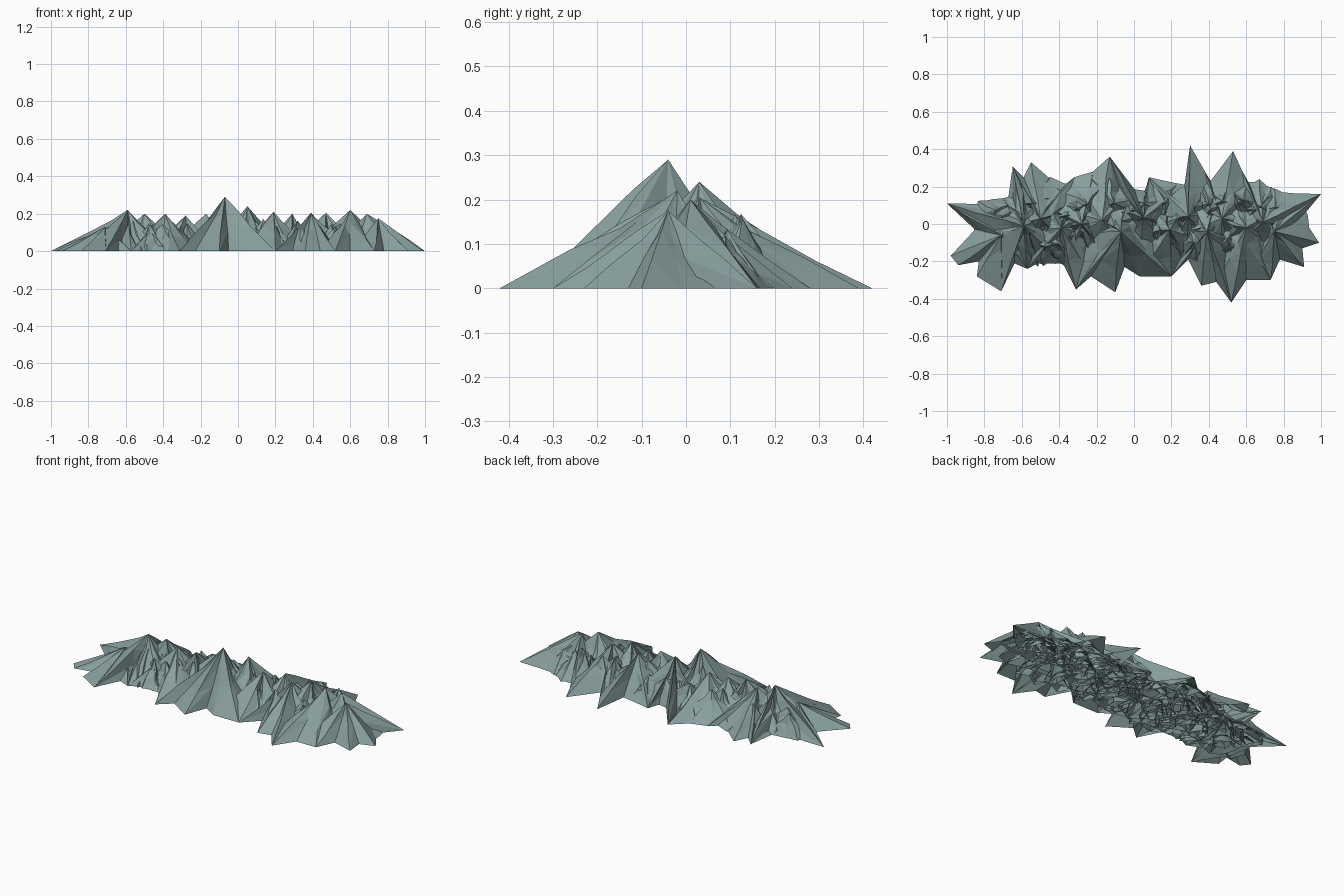
import bpy, math, random

if "Cube" in bpy.data.objects:
    bpy.data.objects.remove(bpy.data.objects["Cube"])

random.seed(11)

# main summits: x, y, height, typical foot radius
PEAKS = [(-0.07, -0.04, 0.29, 0.30), (-0.59, -0.01, 0.22, 0.27), (-0.50, 0.03, 0.20, 0.24),
         (-0.71, -0.06, 0.13, 0.22), (-0.39, -0.02, 0.20, 0.24), (-0.28, 0.00, 0.19, 0.25),
         (-0.17, 0.02, 0.20, 0.24),
         (0.05, 0.03, 0.24, 0.25), (0.19, -0.03, 0.21, 0.24), (0.29, 0.04, 0.20, 0.24),
         (0.39, -0.04, 0.205, 0.25), (0.47, 0.03, 0.205, 0.25), (0.60, -0.02, 0.22, 0.29),
         (0.69, 0.01, 0.20, 0.26), (0.75, -0.04, 0.175, 0.22)]

# outline of the foot of the range, anticlockwise: spur tips and gully mouths
FOOT = [(1.0, 0.16), (0.79, 0.17), (0.67, 0.24), (0.62, 0.21), (0.58, 0.28), (0.53, 0.39),
        (0.41, 0.23), (0.38, 0.28), (0.30, 0.42), (0.27, 0.21), (0.08, 0.25), (0.06, 0.18),
        (-0.08, 0.20), (-0.13, 0.36), (-0.22, 0.28), (-0.32, 0.25), (-0.37, 0.21),
        (-0.55, 0.33), (-0.59, 0.25), (-0.65, 0.31), (-0.69, 0.14), (-1.0, 0.11),
        (-0.85, -0.03), (-0.98, -0.17), (-0.94, -0.22), (-0.83, -0.20), (-0.84, -0.28),
        (-0.71, -0.36), (-0.57, -0.24), (-0.38, -0.21), (-0.31, -0.35), (-0.23, -0.28),
        (-0.10, -0.365), (-0.05, -0.23), (0.03, -0.28), (0.20, -0.28), (0.29, -0.19),
        (0.36, -0.33), (0.44, -0.31), (0.52, -0.42), (0.60, -0.30), (0.73, -0.30),
        (0.78, -0.19), (0.91, -0.23), (0.90, -0.13), (0.99, -0.10), (0.93, -0.01)]

rock = bpy.data.materials.new("rock")
rock.diffuse_color = (0.245, 0.345, 0.34, 1)
rock.use_nodes = True
rock.node_tree.nodes["Principled BSDF"].inputs["Base Color"].default_value = rock.diffuse_color


def inside(x, y):
    hit = False
    for (x1, y1), (x2, y2) in zip(FOOT, FOOT[1:] + FOOT[:1]):
        if (y1 > y) != (y2 > y) and x < x1 + (y - y1) * (x2 - x1) / (y2 - y1):
            hit = not hit
    return hit


def mountain(name, px, py, h, r, tips, n):
    """Faceted cone with an inner lining: ridges and gullies fan out from one summit."""
    spokes = []
    for i in range(n):
        a = 2 * math.pi * (i + random.uniform(-0.4, 0.4)) / n
        ridge = random.random() < 0.5
        d = r * (random.uniform(0.75, 1.1) if ridge else random.uniform(0.5, 0.8))
        while d > 0.03 and not inside(px + d * math.cos(a), py + d * math.sin(a)):
            d *= 0.93
        spokes.append((a % (2 * math.pi), d, ridge, 0.16))
    # spur tips replace any spoke close beside them
    angles = [math.atan2(ty - py, tx - px) % (2 * math.pi) for tx, ty in tips]
    spokes = [s for s in spokes
              if all(abs((s[0] - a + math.pi) % (2 * math.pi) - math.pi) > 0.15 for a in angles)]
    for a, (tx, ty) in zip(angles, tips):
        spokes.append((a, math.hypot(tx - px, ty - py), True, 0.03))
    spokes.sort()
    verts, faces, m = [(px, py, h)], [], len(spokes)
    for t in (0.28, 0.62, 1.0):
        for a, d, ridge, wob in spokes:
            k, da, z = t, 0, 0
            if t < 1:
                k = t * random.uniform(0.8, 1.18)
                da = random.uniform(-wob, wob)
                z = h * (1 - k) * (random.uniform(0.88, 1.02) if ridge
                                   else random.uniform(0.72, 0.95))
            verts.append((px + k * d * math.cos(a + da), py + k * d * math.sin(a + da), z))
    for i in range(m):
        j = (i + 1) % m
        faces.append((0, 1 + i, 1 + j))
        for ring in (1, 1 + m):
            a, b, c, d = ring + i, ring + m + i, ring + m + j, ring + j
            faces += [(a, b, c), (a, c, d)] if random.random() < 0.5 else [(a, b, d), (b, c, d)]
    # inner lining, facing down
    v = len(verts)
    verts += [(x, y, z * 0.98) for x, y, z in verts]
    faces += [(c + v, b + v, a + v) for a, b, c in faces]
    mesh = bpy.data.meshes.new(name)
    mesh.from_pydata(verts, [], faces)
    mesh.materials.append(rock)
    bpy.context.collection.objects.link(bpy.data.objects.new(name, mesh))


# share every spur tip and its neighbours with the nearest summit
tips = [set() for _ in PEAKS]
for i, (x, y) in enumerate(FOOT):
    k = min(range(len(PEAKS)), key=lambda q: math.hypot(x - PEAKS[q][0], y - PEAKS[q][1])
            - 0.5 * PEAKS[q][2])
    tips[k] |= {FOOT[i - 1], FOOT[i], FOOT[(i + 1) % len(FOOT)]}

# main summits
for p, t in zip(PEAKS, tips):
    near = [q for q in sorted(t) if math.hypot(q[0] - p[0], q[1] - p[1]) < 0.48]
    mountain("mountain", *p, near, 15)

# lower crags filling the flanks between summits
for i in range(44):
    x = -0.80 + 1.6 * (i + random.random()) / 44
    y = random.choice((-1, 1)) * random.uniform(0.02, 0.13)
    h = random.uniform(0.12, 0.175) * (1 - 0.4 * max(0, abs(x) - 0.6) / 0.2)
    mountain("crag", x, y, h, random.uniform(0.14, 0.22), [], 11)
